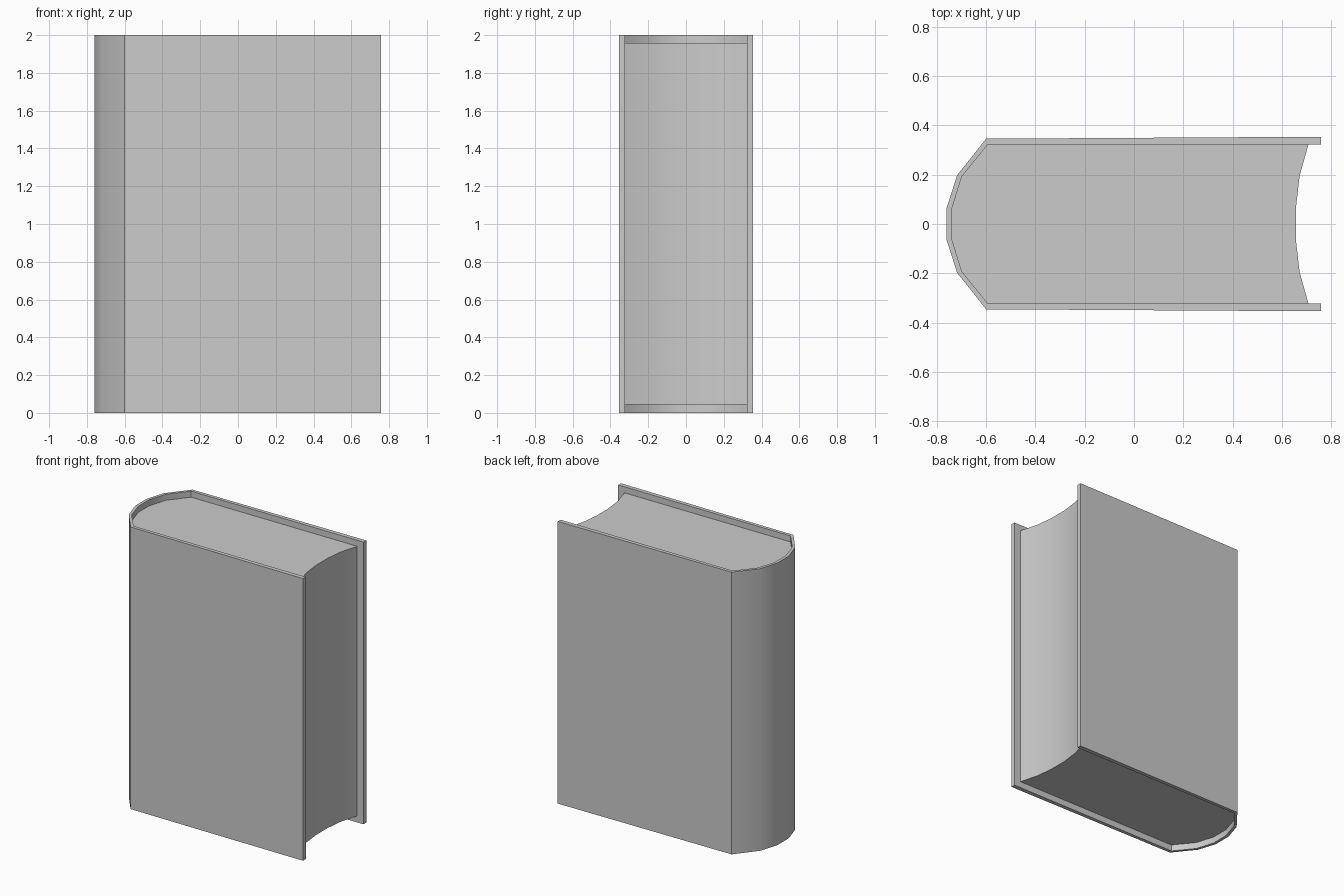
import bpy
import bmesh
import math

if "Cube" in bpy.data.objects:
    bpy.data.objects.remove(bpy.data.objects["Cube"])


def mirrored(half):
    """Continue a half profile (y < 0) with its mirror image across y = 0."""
    return half + [(x, -y) for x, y in reversed(half)]


def extrude_profile(name, points, z0, z1):
    bm = bmesh.new()
    face = bm.faces.new([bm.verts.new((x, y, z0)) for x, y in points])
    result = bmesh.ops.extrude_face_region(bm, geom=[face], use_keep_orig=True)
    top = [v for v in result["geom"] if isinstance(v, bmesh.types.BMVert)]
    bmesh.ops.translate(bm, verts=top, vec=(0, 0, z1 - z0))
    bmesh.ops.recalc_face_normals(bm, faces=bm.faces)
    mesh = bpy.data.meshes.new(name)
    bm.to_mesh(mesh)
    bm.free()
    obj = bpy.data.objects.new(name, mesh)
    bpy.context.collection.objects.link(obj)
    bpy.ops.object.select_all(action='DESELECT')
    obj.select_set(True)
    bpy.context.view_layer.objects.active = obj
    bpy.ops.object.shade_smooth_by_angle(angle=math.radians(30))
    return obj


# Half profiles from the front board round to the middle of the spine
outer = [(0.758, -0.354), (-0.6, -0.346), (-0.718, -0.198), (-0.76, -0.066)]
spine_inner = [(-0.593, -0.323), (-0.699, -0.192), (-0.739, -0.062)]
fore_edge = [(0.708, -0.323), (0.672, -0.195), (0.657, -0.065)]

# Hard cover: both boards and the rounded spine in one shell
inner = [(0.758, -0.323)] + spine_inner
extrude_profile("cover", mirrored(outer) + mirrored(inner)[::-1], 0.0, 2.0)

# Page block with hollow fore edge, set in from the top and bottom
extrude_profile("pages", mirrored(spine_inner) + mirrored(fore_edge)[::-1], 0.045, 1.957)
